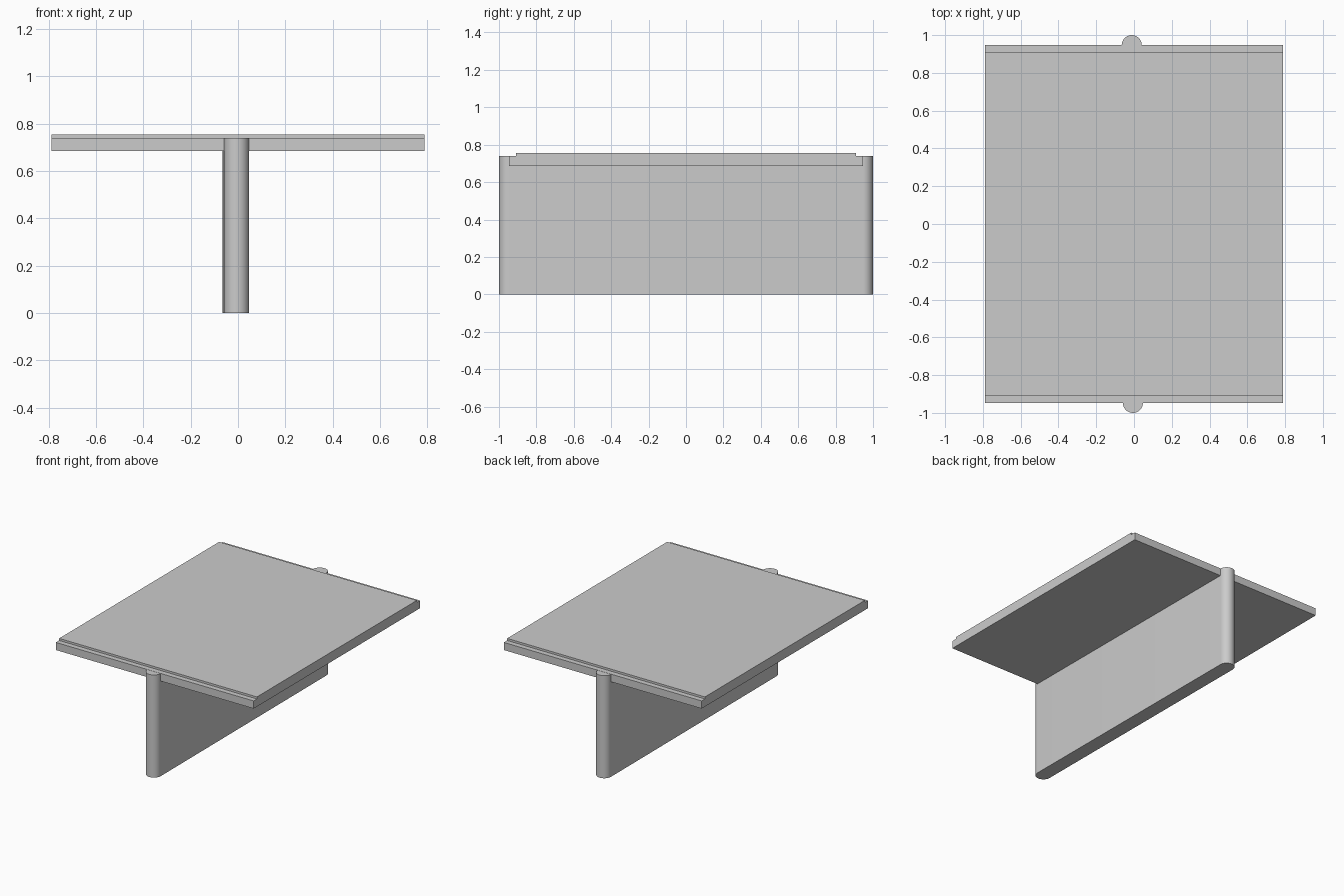
import bpy, math

if "Cube" in bpy.data.objects:
    bpy.data.objects.remove(bpy.data.objects["Cube"])


def prism(name, outline, place, lo, hi):
    """Extrude a closed 2D outline between lo and hi; place maps (u, v, w) to 3D."""
    n = len(outline)
    verts = [place(u, v, w) for w in (lo, hi) for u, v in outline]
    faces = [tuple(reversed(range(n))), tuple(range(n, 2 * n))]
    faces += [(i, (i + 1) % n, n + (i + 1) % n, n + i) for i in range(n)]
    mesh = bpy.data.meshes.new(name)
    mesh.from_pydata(verts, [], faces)
    obj = bpy.data.objects.new(name, mesh)
    bpy.context.collection.objects.link(obj)
    return obj


# Deck: stepped profile along y, extruded across x
half = [(0.947, 0.685), (0.947, 0.74), (0.91, 0.74), (0.91, 0.755)]
profile = half + [(-y, z) for y, z in reversed(half)]
prism("deck", profile, lambda y, z, x: (x, y, z), -0.788, 0.788)

# Pier wall: long stadium outline with round noses, very slightly skewed
R, END, SEG = 0.053, 0.947, 24
outline = []
for side, cx in ((1, -0.012), (-1, -0.006)):
    for i in range(SEG + 1):
        a = math.pi * i / SEG
        outline.append((cx + side * R * math.cos(a), side * (END + R * math.sin(a))))
pier = prism("pier_wall", outline, lambda x, y, z: (x, y, z), 0.0, 0.739)

# Smooth the round noses, keep the rims sharp
bpy.context.view_layer.objects.active = pier
pier.select_set(True)
bpy.ops.object.shade_smooth_by_angle(angle=math.radians(30))
